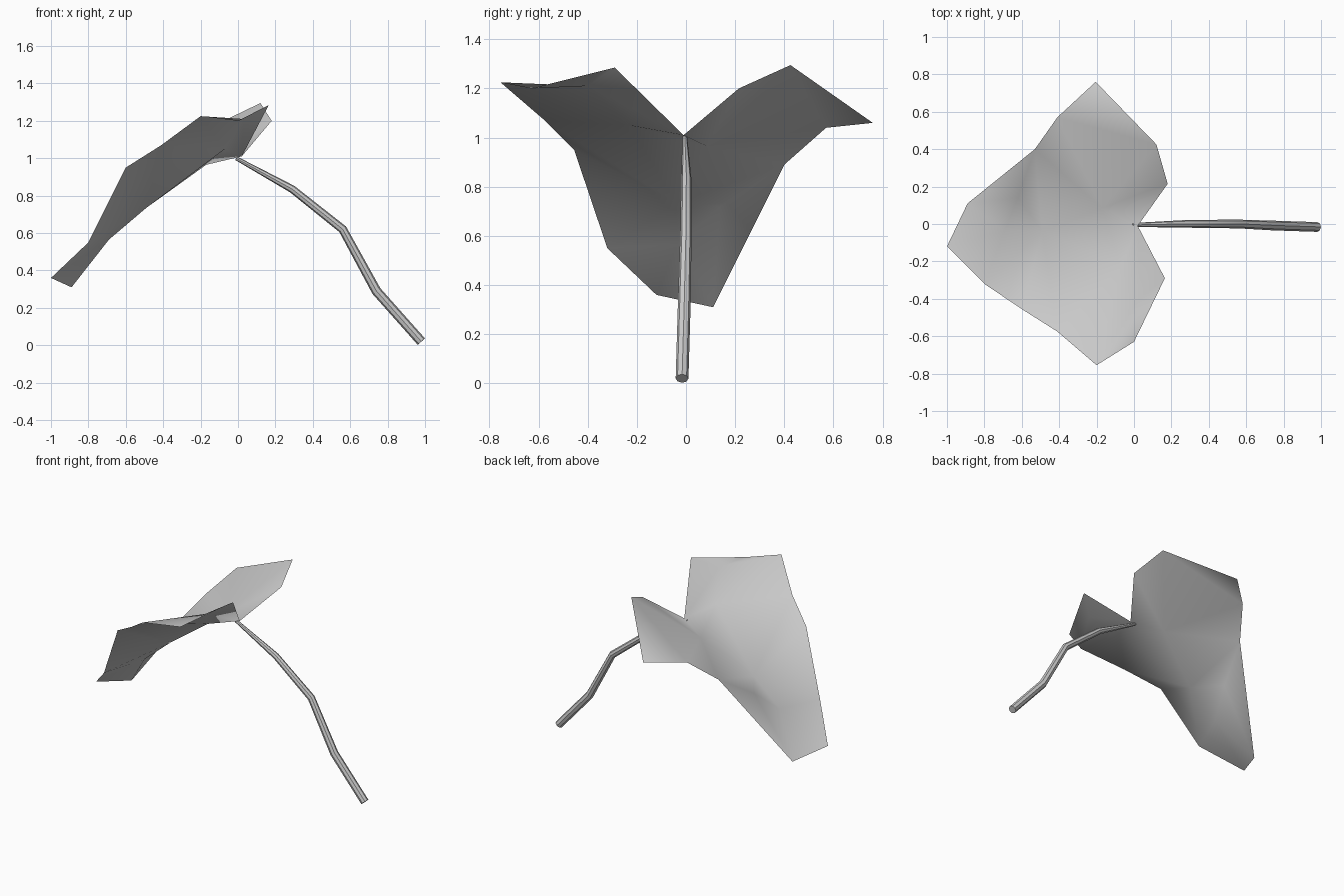
import bpy
import bmesh
from mathutils import Vector

cube = bpy.data.objects.get("Cube")
if cube:
    bpy.data.objects.remove(cube, do_unlink=True)


def make_material(name, color):
    mat = bpy.data.materials.new(name)
    mat.use_nodes = True
    mat.diffuse_color = color
    mat.node_tree.nodes["Principled BSDF"].inputs["Base Color"].default_value = color
    return mat


def add_object(name, mesh, mat):
    obj = bpy.data.objects.new(name, mesh)
    bpy.context.collection.objects.link(obj)
    mesh.materials.clear()
    mesh.materials.append(mat)
    for poly in mesh.polygons:
        poly.use_smooth = True
    return obj


grey = make_material("plain grey", (0.6, 0.6, 0.6, 1))

# Leaf blade: rim points run from the stem notch around both lobes
points = {
    "N": (.02, -.01, 1.01),
    # right lobe rim
    "A": (.165, -.29, 1.285), "B": (0, -.63, 1.2), "C": (-.2, -.755, 1.225),
    "D": (-.41, -.575, 1.07), "E": (-.6, -.455, .95), "F": (-.8, -.32, .55),
    # tip
    "G": (-1, -.12, .36), "H": (-.89, .11, .31),
    # left lobe rim
    "I": (-.53, .4, .89), "J": (-.41, .57, 1.04), "K": (-.205, .76, 1.06),
    "L": (.12, .425, 1.295), "M": (.18, .215, 1.2),
    # midrib
    "P": (-.17, .085, .965), "Q": (-.49, -.04, .735), "R": (-.69, -.035, .565),
    # folds inside the lobes
    "S": (-.62, .14, .72), "U": (.03, -.4, 1.21), "V": (-.07, -.23, 1.05),
}
right_lobe = "NAU ABU BCU NUV UCV VCD VDQ DEQ EFQ FRQ FGR NVP VQP"
left_lobe = "GHR HSR SQR HIS IQS PQI PIJ PJL JKL PLM PMN"

bm = bmesh.new()
verts = {key: bm.verts.new(co) for key, co in points.items()}
for tri in (right_lobe + " " + left_lobe).split():
    bm.faces.new([verts[key] for key in tri])
bmesh.ops.recalc_face_normals(bm, faces=bm.faces)
if sum((f.normal * f.calc_area() for f in bm.faces), Vector()).z < 0:
    bmesh.ops.reverse_faces(bm, faces=bm.faces)
blade = bpy.data.meshes.new("leaf_blade")
bm.to_mesh(blade)
bm.free()
add_object("leaf_blade", blade, grey)

# Stem: a bent tube that thickens toward the foot
path = [(-.01, -.005, 1, .4), (.29, .001, .835, .8), (.56, 0, .62, .9),
        (.74, -.008, .29, 1), (.98, -.016, .02, 1)]
curve = bpy.data.curves.new("stem_path", "CURVE")
curve.dimensions = "3D"
curve.bevel_depth = .026
curve.bevel_resolution = 2
curve.use_fill_caps = True
spline = curve.splines.new("POLY")
spline.points.add(len(path) - 1)
for point, (x, y, z, radius) in zip(spline.points, path):
    point.co = (x, y, z, 1)
    point.radius = radius
helper = bpy.data.objects.new("stem_helper", curve)
bpy.context.collection.objects.link(helper)
bpy.context.view_layer.update()
depsgraph = bpy.context.evaluated_depsgraph_get()
stem_mesh = bpy.data.meshes.new_from_object(helper.evaluated_get(depsgraph))
bpy.data.objects.remove(helper, do_unlink=True)
stem = add_object("stem", stem_mesh, grey)
bpy.context.view_layer.objects.active = stem
stem.select_set(True)
bpy.ops.object.shade_smooth_by_angle()
